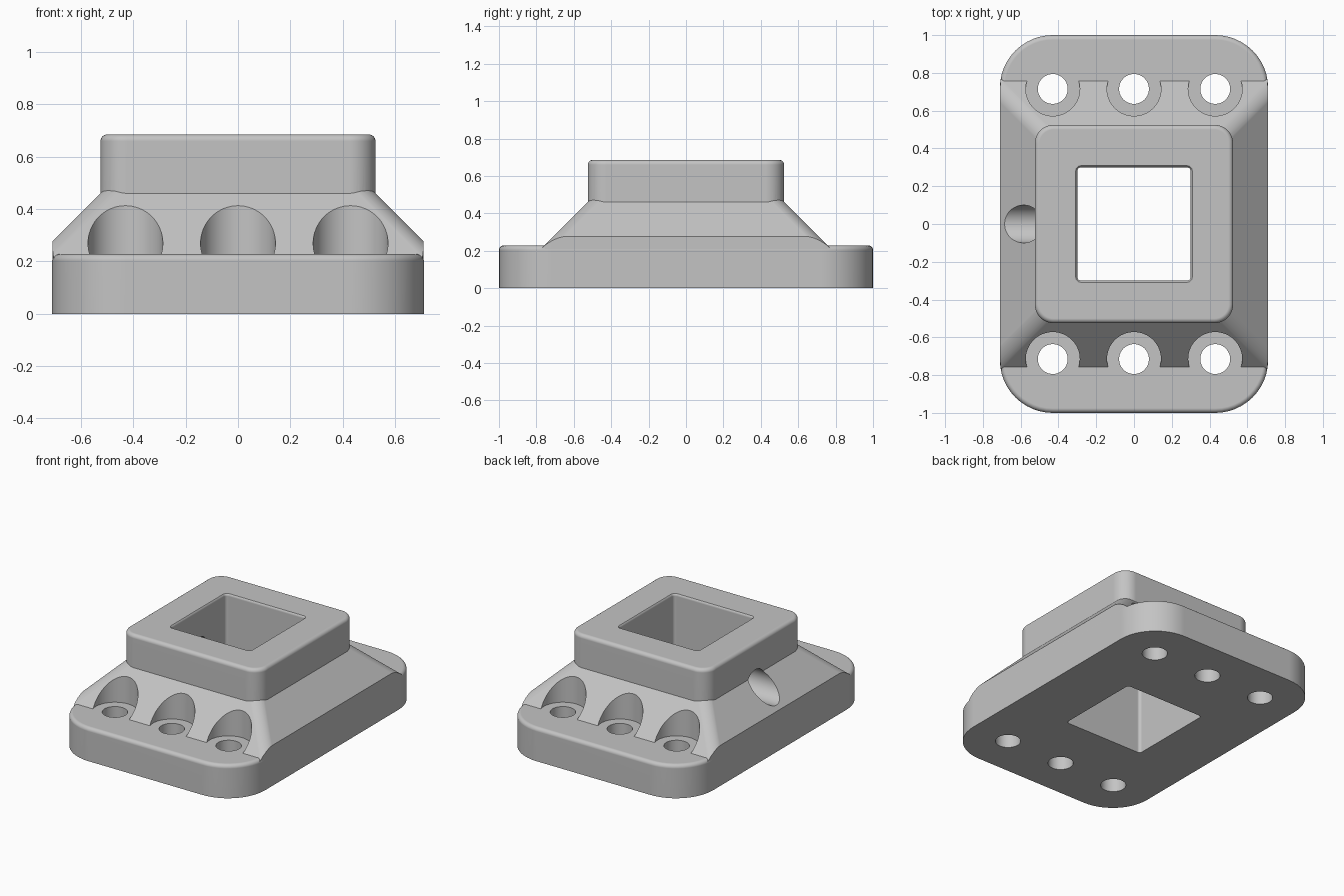
import bpy, bmesh, math

if "Cube" in bpy.data.objects:
    bpy.data.objects.remove(bpy.data.objects["Cube"])

grey = bpy.data.materials.new("plain_grey")
grey.use_nodes = True
colour = (0.55, 0.55, 0.55, 1)
grey.diffuse_color = colour
grey.node_tree.nodes["Principled BSDF"].inputs["Base Color"].default_value = colour


def new_object(name, bm):
    bmesh.ops.recalc_face_normals(bm, faces=bm.faces)
    mesh = bpy.data.meshes.new(name)
    bm.to_mesh(mesh)
    bm.free()
    mesh.materials.append(grey)
    obj = bpy.data.objects.new(name, mesh)
    bpy.context.collection.objects.link(obj)
    return obj


def rounded_loft(name, rings, steps=12):
    """Loft rounded rectangles given as (z, half_x, half_y, radius)."""
    bm = bmesh.new()
    loops = []
    for z, hx, hy, r in rings:
        loop = []
        for corner, (sx, sy) in enumerate([(1, 1), (-1, 1), (-1, -1), (1, -1)]):
            for i in range(steps + 1):
                a = math.pi / 2 * (corner + i / steps)
                loop.append(bm.verts.new((sx * (hx - r) + r * math.cos(a),
                                          sy * (hy - r) + r * math.sin(a), z)))
        loops.append(loop)
    n = len(loops[0])
    for low, high in zip(loops, loops[1:]):
        for i in range(n):
            j = (i + 1) % n
            bm.faces.new((low[i], low[j], high[j], high[i]))
    bm.faces.new(loops[0])
    bm.faces.new(loops[-1])
    return new_object(name, bm)


def filleted_slab(name, z0, z1, hx, hy, r, fillet, steps=6):
    rings = [(z0, hx, hy, r)]
    for i in range(steps + 1):
        a = math.pi / 2 * i / steps
        d = fillet * (1 - math.cos(a))
        rings.append((z1 - fillet + fillet * math.sin(a), hx - d, hy - d, r - d))
    return rounded_loft(name, rings)


def cylinder(name, centre, radius, depth, along_x=False):
    bm = bmesh.new()
    bmesh.ops.create_cone(bm, cap_ends=True, segments=64, radius1=radius,
                          radius2=radius, depth=depth)
    obj = new_object(name, bm)
    if along_x:
        obj.rotation_euler.y = math.pi / 2
    obj.location = centre
    return obj


def apply(obj, modifier):
    bpy.ops.object.select_all(action="DESELECT")
    bpy.context.view_layer.objects.active = obj
    obj.select_set(True)
    bpy.ops.object.modifier_apply(modifier=modifier.name)


def combine(obj, other, operation):
    mod = obj.modifiers.new("combine", "BOOLEAN")
    mod.operation = operation
    mod.solver = "EXACT"
    mod.object = other
    apply(obj, mod)
    bpy.data.objects.remove(other)


HX, HY, R = 0.71, 1.0, 0.28
BASE_TOP, TOP = 0.228, 0.685
bolts = [(x, y) for x in (-0.43, 0, 0.43) for y in (-0.715, 0.715)]

# Sloping skirt, trimmed to the base outline and scooped for the bolt heads
body = rounded_loft("flange_mount", [(0.1, 0.885, 0.885, 0.065), (0.5, 0.485, 0.485, 0.065)])
trim = 0.001
combine(body, rounded_loft("outline", [(0, HX - trim, HY - trim, R - trim),
                                       (1, HX - trim, HY - trim, R - trim)]), "INTERSECT")
for x, y in bolts:
    combine(body, cylinder("scoop", (x, y, 0.4), 0.143, 1), "DIFFERENCE")

# Base plate and raised square collar
combine(body, filleted_slab("base_plate", 0, BASE_TOP, HX, HY, R, 0.025), "UNION")
combine(body, filleted_slab("collar", 0.3, TOP, 0.525, 0.525, 0.1, 0.025), "UNION")

# Square socket with a softened upper rim
combine(body, rounded_loft("socket", [
    (-0.1, 0.3, 0.3, 0.02), (TOP - 0.015, 0.3, 0.3, 0.02), (TOP - 0.005, 0.304, 0.304, 0.024),
    (TOP + 0.005, 0.314, 0.314, 0.034)], steps=5), "DIFFERENCE")

# Bolt holes and the side screw hole
for x, y in bolts:
    combine(body, cylinder("bolt_hole", (x, y, 0.1), 0.079, 0.8), "DIFFERENCE")
combine(body, cylinder("side_hole", (-0.6, 0, 0.4), 0.1, 0.9, True), "DIFFERENCE")

# Smooth curves, keep flats flat
bpy.ops.object.select_all(action="DESELECT")
bpy.context.view_layer.objects.active = body
body.select_set(True)
bpy.ops.object.shade_smooth_by_angle(angle=math.radians(30))
weighted = body.modifiers.new("even_normals", "WEIGHTED_NORMAL")
weighted.keep_sharp = True
